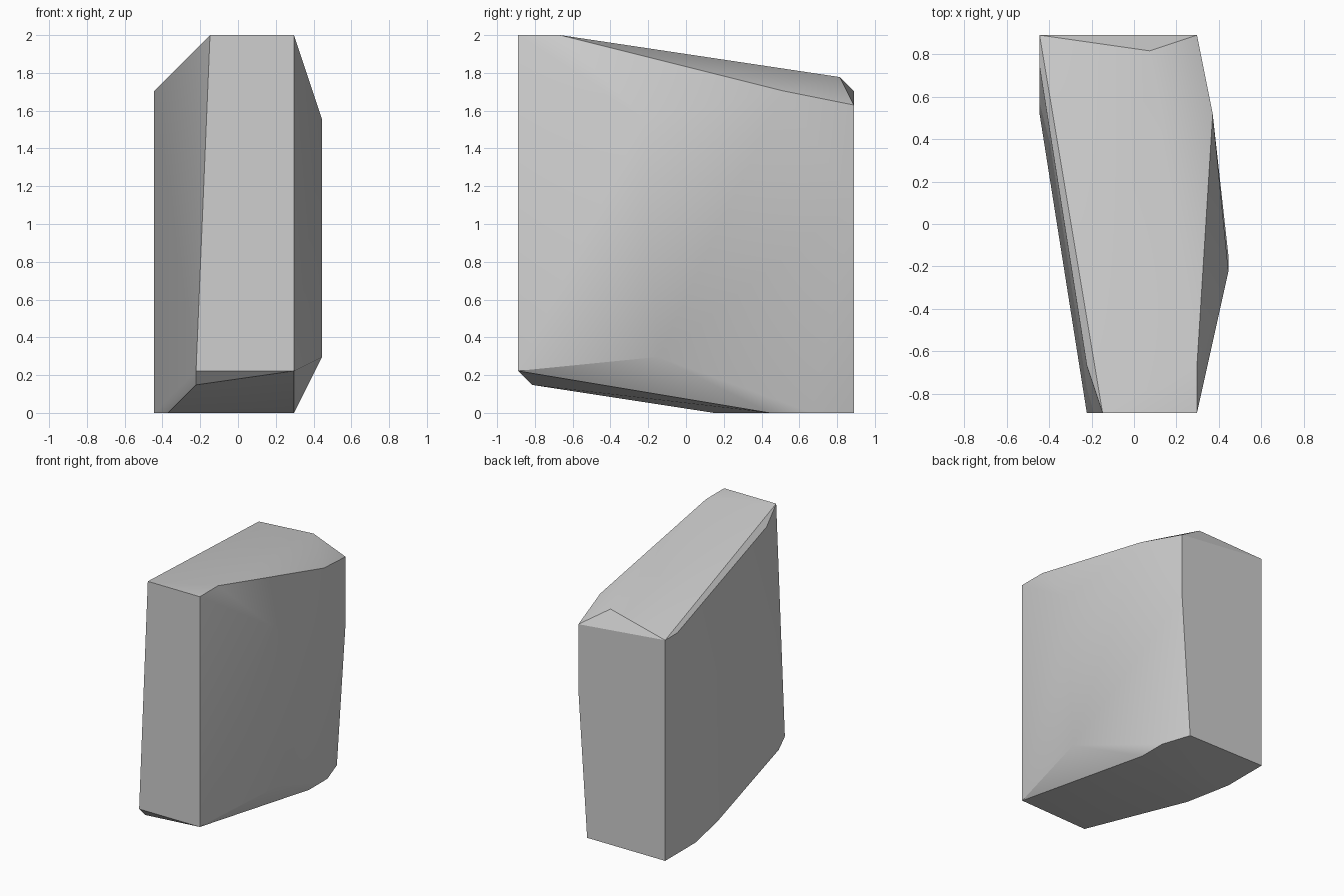
import bpy
import bmesh
import math
from mathutils import Vector

# Remove the default object
default = bpy.data.objects.get("Cube")
if default:
    bpy.data.objects.remove(default, do_unlink=True)

# All corners sit on a regular lattice, 27 steps tall
STEP = 2 / 27

# Corner points of the chiselled slab, grouped by side
front_corners = [(-2, -12, 27), (4, -12, 27), (4, -12, 3), (-3, -12, 3)]
back_corners = [(-6, 12, 23), (4, 12, 22), (4, 12, 15), (3, 12, 0), (-6, 12, 0)]
top_corners = [(4, -9, 27), (5, 7, 23), (1, 11, 24)]
bottom_corners = [(-3, -11, 2), (-5, 2, 0), (-6, 7, 0), (4, 6, 0), (4, 9, 0)]
left_bulge = [(6, -2, 4), (6, -3, 21)]
right_rim = [(-6, 10, 23), (-3, -9, 26)]


def make_material(name, colour):
    material = bpy.data.materials.new(name)
    material.use_nodes = True
    material.diffuse_color = colour
    shader = next(node for node in material.node_tree.nodes
                  if node.type == "BSDF_PRINCIPLED")
    shader.inputs["Base Color"].default_value = colour
    return material


def make_hull(name, corners, material):
    """Wrap the corner points in a convex shell."""
    bm = bmesh.new()
    for corner in corners:
        bm.verts.new(Vector(corner) * STEP)
    hull = bmesh.ops.convex_hull(bm, input=bm.verts)
    inside = [item for item in hull["geom_interior"]
              if isinstance(item, bmesh.types.BMVert)]
    bmesh.ops.delete(bm, geom=inside, context="VERTS")

    # Merge triangles that lie in the same plane
    bmesh.ops.dissolve_limit(bm, angle_limit=math.radians(0.5),
                             verts=bm.verts, edges=bm.edges)
    bmesh.ops.recalc_face_normals(bm, faces=bm.faces)

    mesh = bpy.data.meshes.new(name)
    bm.to_mesh(mesh)
    bm.free()
    mesh.materials.append(material)
    shell = bpy.data.objects.new(name, mesh)
    bpy.context.collection.objects.link(shell)
    return shell


# Stone slab
stone_grey = make_material("light_grey", (0.62, 0.62, 0.62, 1))
slab = make_hull("stone_slab",
                 front_corners + back_corners + top_corners
                 + bottom_corners + left_bulge + right_rim,
                 stone_grey)

# Soft facets with crisp outer edges
bpy.ops.object.select_all(action="DESELECT")
slab.select_set(True)
bpy.context.view_layer.objects.active = slab
bpy.ops.object.shade_smooth_by_angle(angle=math.radians(30))
